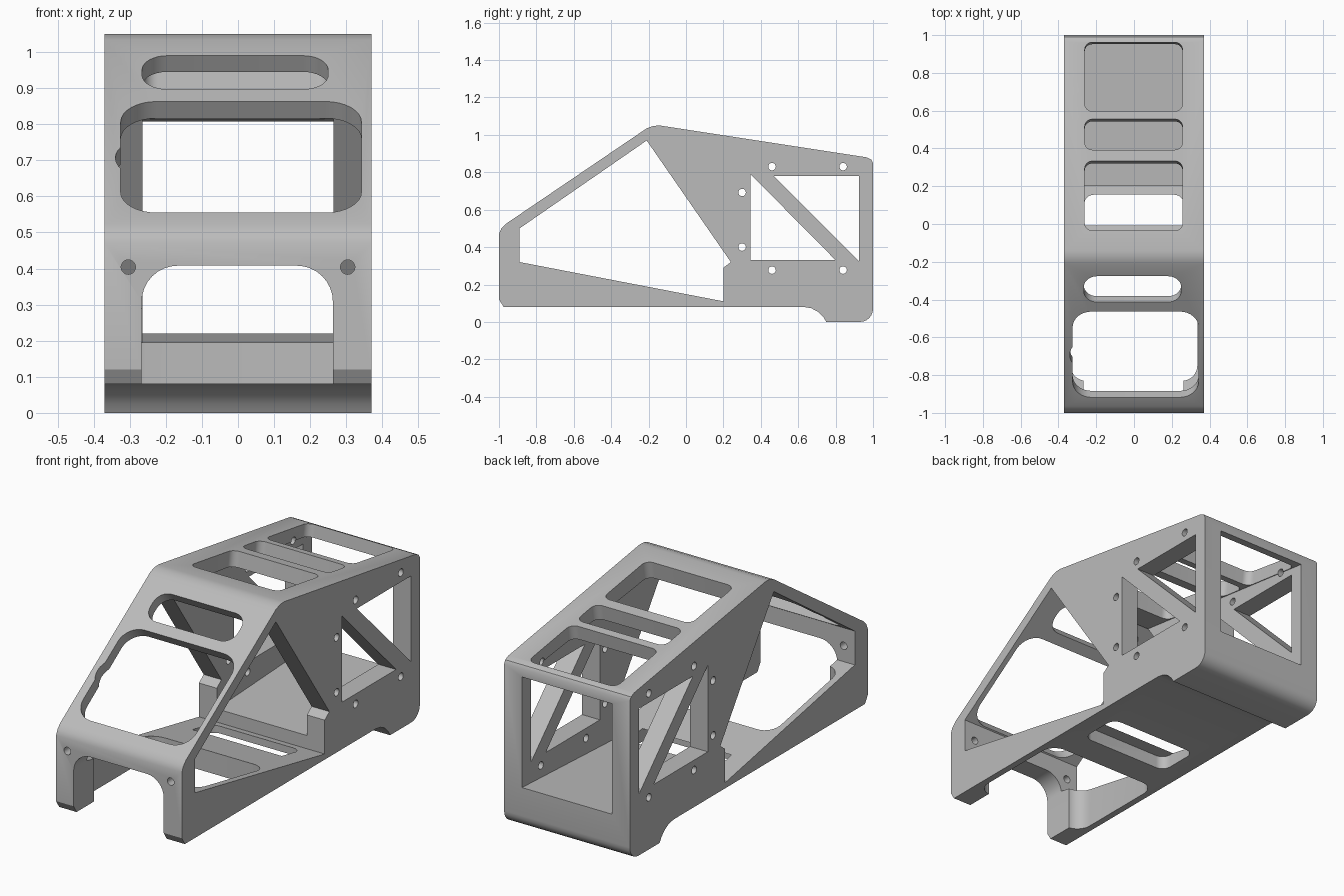
import bpy
import bmesh
import math
from mathutils import Vector

if "Cube" in bpy.data.objects:
    bpy.data.objects.remove(bpy.data.objects["Cube"])

X, Y, Z = Vector((1, 0, 0)), Vector((0, 1, 0)), Vector((0, 0, 1))

grey = bpy.data.materials.new("plain grey")
grey.use_nodes = True
grey.diffuse_color = (0.5, 0.5, 0.5, 1)
grey.node_tree.nodes["Principled BSDF"].inputs["Base Color"].default_value = (0.5, 0.5, 0.5, 1)


def prism(name, points, u, v, near, far, origin=Vector()):
    """Extrude a 2D outline on axes u, v along their normal."""
    w = u.cross(v)
    bm = bmesh.new()
    ends = [[bm.verts.new(origin + u * a + v * b + w * d) for a, b in points]
            for d in (near, far)]
    bm.faces.new(ends[0])
    bm.faces.new(ends[1])
    for i in range(len(points)):
        j = (i + 1) % len(points)
        bm.faces.new((ends[0][i], ends[0][j], ends[1][j], ends[1][i]))
    bmesh.ops.recalc_face_normals(bm, faces=bm.faces)
    mesh = bpy.data.meshes.new(name)
    bm.to_mesh(mesh)
    bm.free()
    mesh.materials.append(grey)
    obj = bpy.data.objects.new(name, mesh)
    bpy.context.collection.objects.link(obj)
    return obj


def rounded(a0, a1, b0, b1, r, steps=8):
    """Outline of a rectangle with round corners."""
    pts = []
    corners = ((a1 - r, b1 - r), (a0 + r, b1 - r), (a0 + r, b0 + r), (a1 - r, b0 + r))
    for k, (a, b) in enumerate(corners):
        for i in range(steps + 1):
            t = math.pi / 2 * (k + i / steps)
            pts.append((a + r * math.cos(t), b + r * math.sin(t)))
    return pts


def circle(a, b, r, n=20):
    return [(a + r * math.cos(math.tau * i / n), b + r * math.sin(math.tau * i / n))
            for i in range(n)]


# Solid side silhouette, extruded across the width
arc = [(0.93 + 0.07 * math.sin(t), 0.07 - 0.07 * math.cos(t))
       for t in [math.pi / 2 * i / 6 for i in range(7)]]
outline = ([(-1, 0.12), (-0.975, 0.08), (0.63, 0.08), (0.67, 0.073), (0.705, 0.055),
            (0.735, 0.025), (0.75, 0)] + arc +
           [(1, 0.85), (0.99, 0.868), (0.965, 0.88), (-0.14, 1.05), (-0.175, 1.048),
            (-0.21, 1.035), (-0.965, 0.523), (-0.988, 0.498), (-1, 0.47)])
body = prism("chassis_shell", outline, Y, Z, -0.37, 0.37)


def cut(*args, **kw):
    cutter = prism("cutter", *args, **kw)
    cutter.hide_render = True
    mod = body.modifiers.new("cut", 'BOOLEAN')
    mod.operation = 'DIFFERENCE'
    mod.solver = 'EXACT'
    mod.object = cutter
    bpy.context.view_layer.objects.active = body
    bpy.ops.object.modifier_apply(modifier=mod.name)
    mesh = cutter.data
    bpy.data.objects.remove(cutter)
    bpy.data.meshes.remove(mesh)


# Large side openings
cut([(-0.89, 0.5), (-0.21, 0.97), (0.24, 0.32), (0.2, 0.29), (0.2, 0.11), (-0.89, 0.32)],
    Y, Z, -0.5, 0.5)

# Rear cabin space, open at the back
cut([(-0.21, 0.965), (1.1, 0.795), (1.1, 0.225), (0.15, 0.178), (0.15, 0.3), (-0.2, 0.6)],
    Y, Z, -0.265, 0.265)

# Rear side windows on both sides of a diagonal brace
cut([(0.47, 0.78), (0.925, 0.78), (0.925, 0.325)], Y, Z, -0.5, 0.5)
cut([(0.345, 0.33), (0.345, 0.79), (0.8, 0.33)], Y, Z, -0.5, 0.5)

# Front doorway and bolt holes
cut(rounded(-0.267, 0.263, -0.2, 0.408, 0.1), X, Z, 0.8, 1.1)
for x in (-0.304, 0.304):
    cut(circle(x, 0.404, 0.02), X, Z, 0.8, 1.1)

# Lower deck openings
cut(rounded(-0.335, 0.335, -0.83, -0.24, 0.08), X, Y, -0.1, 0.4)
cut(rounded(-0.263, 0.263, -0.08, 0.155, 0.05), X, Y, -0.1, 0.15)

# Windscreen, its side notch and the slot above, square to the slope
base = Vector((0, -0.965, 0.523))
slope = Vector((0, 0.755, 0.512)).normalized()


def along(z):
    return (z - base.z) / slope.z


cut(rounded(-0.325, 0.342, along(0.555), along(0.863), 0.1), X, slope, -0.1, 0.1, origin=base)
cut(circle(-0.24, along(0.707), 0.1, 32), X, slope, -0.11, 0.11, origin=base)
cut(rounded(-0.266, 0.25, along(0.897), along(0.99), 0.07), X, slope, -0.1, 0.1, origin=base)

# Roof openings, square to the roof
ridge = Vector((0, -0.14, 1.05))
roof = Vector((0, 1.105, -0.17)).normalized()
for y0, y1 in ((-0.035, 0.333), (0.393, 0.555), (0.597, 0.962)):
    cut(rounded(-0.261, 0.257, (y0 + 0.14) / roof.y, (y1 + 0.14) / roof.y, 0.04),
        X, roof, -0.12, 0.1, origin=ridge)

# Bolt holes around the rear side windows
for y, z in ((0.3, 0.692), (0.3, 0.4), (0.46, 0.83), (0.84, 0.83), (0.46, 0.277), (0.84, 0.277)):
    cut(circle(y, z, 0.02), Y, Z, -0.5, 0.5)

# Smooth the rounded corners, keep the hard edges
bpy.ops.object.select_all(action='DESELECT')
body.select_set(True)
bpy.context.view_layer.objects.active = body
bpy.ops.object.shade_smooth_by_angle(angle=math.radians(30))
